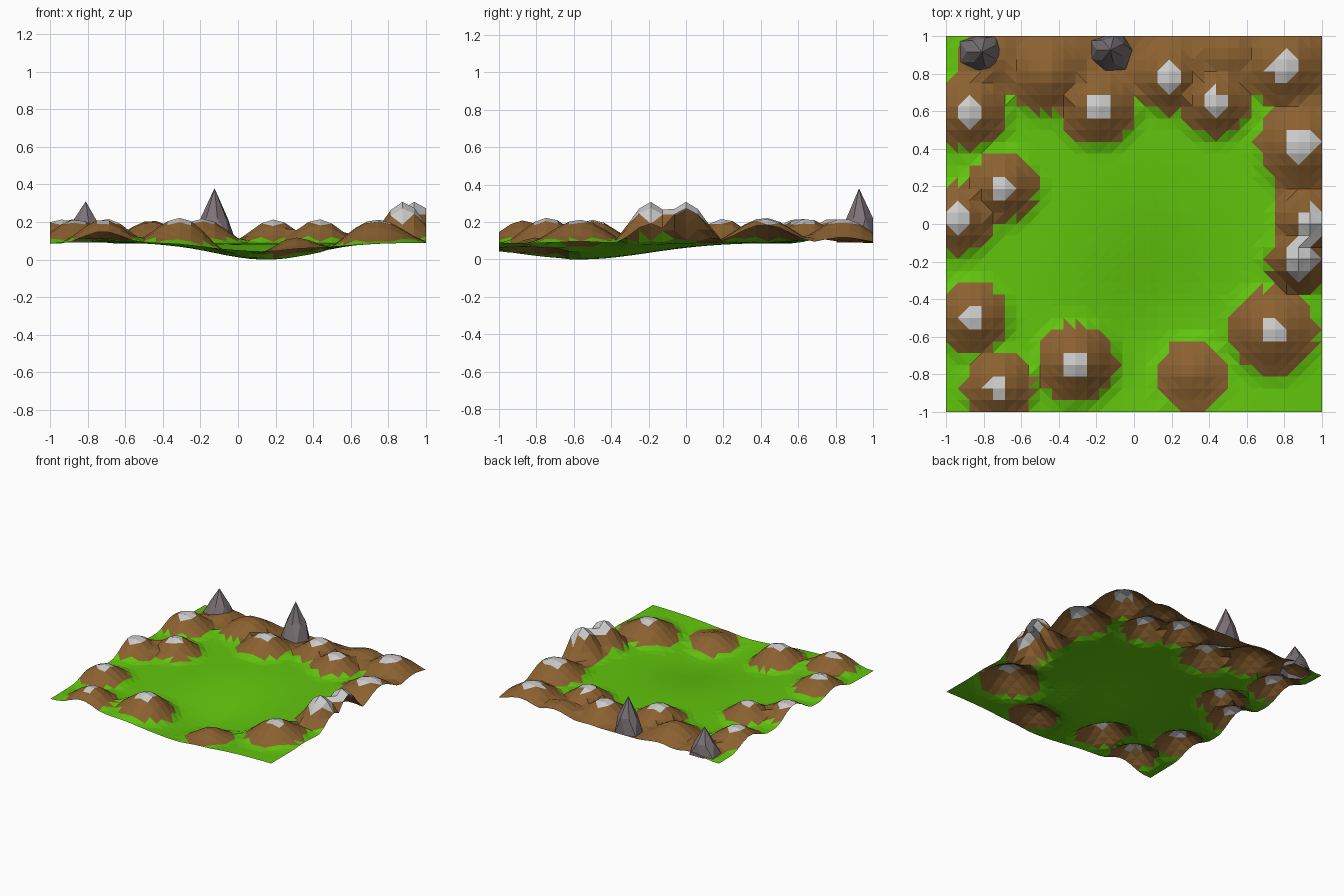
import bpy, bmesh, math, random

if "Cube" in bpy.data.objects:
    bpy.data.objects.remove(bpy.data.objects["Cube"])

random.seed(4)


def material(name, r, g, b):
    m = bpy.data.materials.new(name)
    m.diffuse_color = (r, g, b, 1)
    m.use_nodes = True
    m.node_tree.nodes["Principled BSDF"].inputs["Base Color"].default_value = m.diffuse_color
    return m


grass = material("grass", 0.12, 0.56, 0.004)
earth = material("earth", 0.26, 0.12, 0.03)
snow = material("snow", 0.62, 0.62, 0.62)
rock = material("rock", 0.20, 0.17, 0.185)

# Hills: x, y, peak height, radius
HILLS = [
    (-0.88, 0.60, 0.22, 0.27), (-0.70, 0.20, 0.22, 0.25), (-0.94, 0.03, 0.22, 0.26),
    (-0.86, -0.50, 0.215, 0.26), (-0.72, -0.87, 0.215, 0.25), (-0.31, -0.74, 0.225, 0.28),
    (0.31, -0.80, 0.12, 0.25), (0.74, -0.57, 0.215, 0.31), (0.88, -0.19, 0.31, 0.23),
    (0.94, 0.00, 0.31, 0.23), (0.89, 0.42, 0.225, 0.31), (0.80, 0.84, 0.22, 0.29),
    (0.43, 0.65, 0.22, 0.25), (0.19, 0.78, 0.22, 0.25), (-0.19, 0.62, 0.22, 0.27),
    (-0.46, 0.80, 0.21, 0.29), (0.50, 0.90, 0.16, 0.25), (-0.75, 0.88, 0.15, 0.25),
]


def ground(x, y):
    # Flat meadow with one hollow near the front
    dip = 0.09 * math.exp(-((x - 0.15) / 0.27) ** 2 / 2 - ((y + 0.57) / 0.37) ** 2 / 2)
    return 0.092 - dip + 0.008 * math.sin(5 * x + 2 * y) * max(0, -x)


def bell(x, y, hill):
    d = math.hypot(x - hill[0], y - hill[1]) / hill[3]
    return 0.5 + 0.5 * math.cos(math.pi * d) if d < 1 else 0.0


def height(x, y):
    base = ground(x, y)
    return max(base + (h[2] - base) * bell(x, y, h) for h in HILLS)


# Terrain sheet
bm = bmesh.new()
bmesh.ops.create_grid(bm, x_segments=32, y_segments=32, size=1)
for v in bm.verts:
    v.co.z = height(v.co.x, v.co.y)
low = min(v.co.z for v in bm.verts)
for v in bm.verts:
    v.co.z -= low
bmesh.ops.triangulate(bm, faces=bm.faces[:])
for f in bm.faces:
    c = f.calc_center_median()
    on_hill = max(bell(c.x, c.y, h) for h in HILLS) > 0.15
    on_ridge = (c.y > 0.68 and c.x > -0.72) or (c.x > 0.76 and c.y > -0.33)
    if c.z > 0.192 and not (c.x > 0.7 and -0.4 < c.y < 0.2 and c.z < 0.23) \
            and math.hypot(c.x + 0.46, c.y - 0.8) > 0.15:
        f.material_index = 2
    elif on_hill or on_ridge:
        f.material_index = 1
mesh = bpy.data.meshes.new("terrain")
bm.to_mesh(mesh)
bm.free()
for m in (grass, earth, snow):
    mesh.materials.append(m)
bpy.context.collection.objects.link(bpy.data.objects.new("terrain", mesh))


# Pointed rocks on the back edge, open underneath
def rock_spike(name, x, y, top, radius, sides=7):
    bm = bmesh.new()
    rings = []
    for r, z in ((radius, 0.09), (radius * 0.6, 0.09 + (top - 0.09) * 0.45)):
        ring = []
        for i in range(sides):
            a = math.tau * (i + 0.5 * len(rings)) / sides
            k = r * random.uniform(0.88, 1.08)
            ring.append(bm.verts.new((x + k * math.cos(a), min(1, y + k * math.sin(a)), z)))
        rings.append(ring)
    tip = bm.verts.new((x, y, top))
    lower, upper = rings
    for i in range(sides):
        j = (i + 1) % sides
        bm.faces.new((lower[i], lower[j], upper[i]))
        bm.faces.new((lower[j], upper[j], upper[i]))
        bm.faces.new((upper[i], upper[j], tip))
    mesh = bpy.data.meshes.new(name)
    bm.to_mesh(mesh)
    bm.free()
    mesh.materials.append(rock)
    bpy.context.collection.objects.link(bpy.data.objects.new(name, mesh))


rock_spike("tall_rock", -0.125, 0.925, 0.38, 0.125)
rock_spike("short_rock", -0.81, 0.915, 0.31, 0.125)
